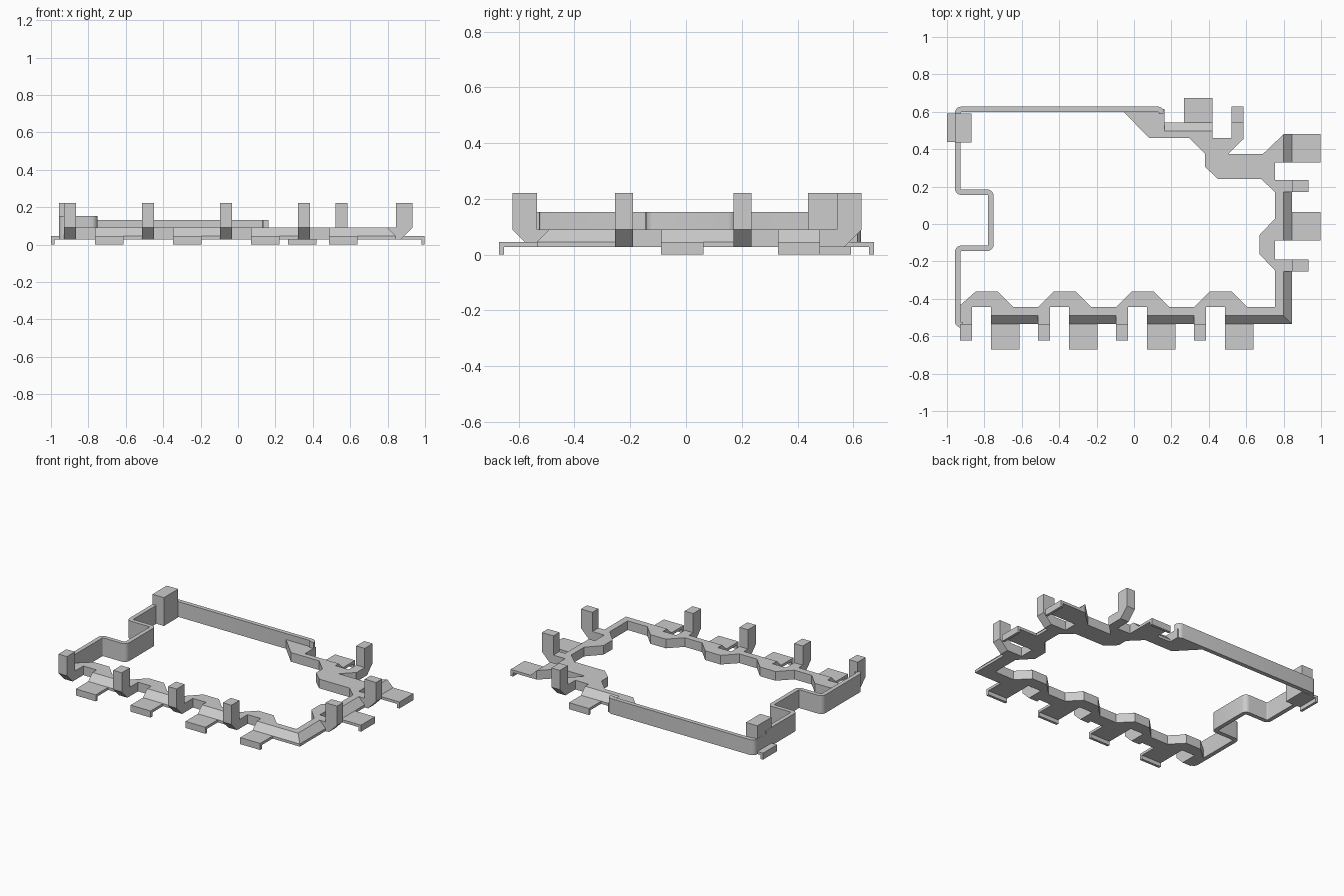
import bpy, bmesh
from math import pi, radians
from mathutils import Vector, Matrix

if "Cube" in bpy.data.objects:
    bpy.data.objects.remove(bpy.data.objects["Cube"], do_unlink=True)

SHADE = (0.603, 0.603, 0.603, 1)
grey = bpy.data.materials.new("plain grey")
grey.use_nodes = True
grey.diffuse_color = SHADE
grey.node_tree.nodes["Principled BSDF"].inputs["Base Color"].default_value = SHADE

BASE, LEDGE, DECK = 0.027, 0.045, 0.09      # underside, rail edge, strip top
FRONT, RIGHT, BACK = -0.535, 0.845, 0.542   # outer rail lines
SLOPE = 0.045


def loft(name, rings):
    """Join matching rings of points and cap both ends."""
    bm = bmesh.new()
    loops = [[bm.verts.new(p) for p in ring] for ring in rings]
    n = len(loops[0])
    for a, b in zip(loops, loops[1:]):
        for i in range(n):
            j = (i + 1) % n
            bm.faces.new((a[i], a[j], b[j], b[i]))
    bm.faces.new(loops[0][::-1])
    bm.faces.new(loops[-1])
    bm.normal_update()
    bmesh.ops.recalc_face_normals(bm, faces=bm.faces)
    mesh = bpy.data.meshes.new(name)
    bm.to_mesh(mesh)
    bm.free()
    mesh.materials.append(grey)
    obj = bpy.data.objects.new(name, mesh)
    bpy.context.collection.objects.link(obj)
    return obj


def bracket(name, profile, origin, angle, width):
    """Extrude an (outward, z) profile sideways and aim it at the given angle."""
    turn = Matrix.Translation((*origin, 0)) @ Matrix.Rotation(angle, 4, "Z")
    loft(name, [[turn @ Vector((u, s * width / 2, z)) for u, z in profile] for s in (-1, 1)])


def post(name, origin, angle):
    profile = [(-0.09, BASE), (0.025, BASE), (0.087, DECK), (0.087, 0.222),
               (0, 0.222), (0, DECK), (-0.09, DECK)]
    bracket(name, profile, origin, angle, 0.065)


def clip(name, origin, angle, reach=0.135, width=0.152):
    lip = reach - 0.018
    profile = [(-0.01, BASE), (lip, BASE), (lip, 0), (reach, 0), (reach, LEDGE), (-0.01, LEDGE)]
    bracket(name, profile, origin, angle, width)


def rounded(path, radius=0.02, steps=5):
    """Replace inner corners of a path with small curves."""
    pts = [Vector(p) for p in path]
    out = [pts[0]]
    for a, b, c in zip(pts, pts[1:], pts[2:]):
        p, q = b + (a - b).normalized() * radius, b + (c - b).normalized() * radius
        centre = p + q - b
        start, sweep = p - centre, (p - centre).angle_signed(q - centre)
        out += [centre + Matrix.Rotation(-sweep * i / steps, 2) @ start for i in range(steps + 1)]
    return out + [pts[-1]]


def wall(name, path, top, half=0.0145):
    pts = rounded(path)
    sides = ([], [])
    for i, p in enumerate(pts):
        d1 = (p - pts[i - 1]).normalized() if i else (pts[1] - p).normalized()
        d2 = (pts[i + 1] - p).normalized() if i < len(pts) - 1 else d1
        n = Vector((-d1.y - d2.y, d1.x + d2.x)).normalized()
        n *= half / max(0.5, n.dot(Vector((-d1.y, d1.x))))
        sides[0].append(p + n)
        sides[1].append(p - n)
    outline = sides[0] + sides[1][::-1]
    obj = loft(name, [[(p.x, p.y, z) for p in outline] for z in (BASE, top)])
    bpy.ops.object.select_all(action="DESELECT")
    obj.select_set(True)
    bpy.context.view_layer.objects.active = obj
    bpy.ops.object.shade_smooth_by_angle(angle=radians(35))


# Zigzag base strip: outer edge with notches, then the scalloped inner edge
starts = [-0.93 + 0.417 * i for i in range(4)]
outer = []
for i, x in enumerate(starts):
    if i == 0:
        outer.append((x, FRONT))
    outer += [(x + 0.063, FRONT), (x + 0.063, -0.445), (x + 0.165, -0.445), (x + 0.165, FRONT)]
outer.append((RIGHT, FRONT))
for low, high in ((-0.19, -0.088), (0.235, 0.33)):
    outer += [(RIGHT, low), (0.755, low), (0.755, high), (RIGHT, high)]
outer += [(RIGHT, 0.48), (0.8, 0.48), (0.69, 0.375), (0.505, 0.375), (0.585, 0.455),
          (0.585, BACK), (0.52, BACK), (0.52, 0.46), (0.42, 0.46), (0.42, BACK),
          (0.162, BACK), (0.162, 0.615), (-0.055, 0.615)]
inner = [(-0.055, 0.6), (0.08, 0.46), (0.295, 0.46), (0.38, 0.375), (0.38, 0.305), (0.45, 0.24),
         (0.68, 0.24), (0.755, 0.17), (0.755, 0.03), (0.67, -0.06), (0.67, -0.16), (0.755, -0.25),
         (0.755, -0.445)]
for i, x in reversed(list(enumerate(starts))):
    inner += [(x + 0.285, -0.445), (x + 0.202, -0.36), (x + 0.085, -0.36),
              (x, -0.435 if i == 0 else -0.445)]
outline = outer + inner


def deck_point(x, y):
    """Pull the top of the outer rails inward to form the sloped edge."""
    y = max(y, FRONT + SLOPE)
    if abs(y - BACK) < 0.001:
        y -= SLOPE
    return (min(x, RIGHT - SLOPE), y, DECK)


loft("base_strip", [[(x, y, BASE) for x, y in outline],
                    [(x, y, LEDGE) for x, y in outline],
                    [deck_point(x, y) for x, y in outline]])

# Upright posts and hooked clips
for i, x in enumerate(starts):
    post(f"front_post_{i + 1}", (x + 0.0315, FRONT), -pi / 2)
    clip(f"front_clip_{i + 1}", (x + 0.241, FRONT), -pi / 2)
for i, y in enumerate((-0.2225, 0.2025)):
    post(f"left_post_{i + 1}", (RIGHT, y), 0)
for i, y in enumerate((-0.013, 0.405)):
    clip(f"left_clip_{i + 1}", (RIGHT, y), 0, 0.153)
post("back_post", (0.5525, BACK), pi / 2)
clip("back_clip", (0.343, BACK), pi / 2, 0.132)
clip("right_clip", (-0.955, 0.515), pi, 0.045)

# Thin walls along the right side and the back
wall("right_wall", [(-0.915, -0.54), (-0.943, -0.54), (-0.943, -0.13), (-0.765, -0.13),
                    (-0.765, 0.17), (-0.943, 0.17), (-0.943, 0.5)], 0.153)
wall("back_wall", [(-0.943, 0.48), (-0.943, 0.613), (0.148, 0.613), (0.148, 0.588)], 0.132)

# Tall corner block
corners = [(-0.957, 0.437), (-0.87, 0.437), (-0.87, 0.592), (-0.957, 0.592)]
loft("corner_block", [[(x, y, z) for x, y in corners] for z in (BASE, 0.222)])
